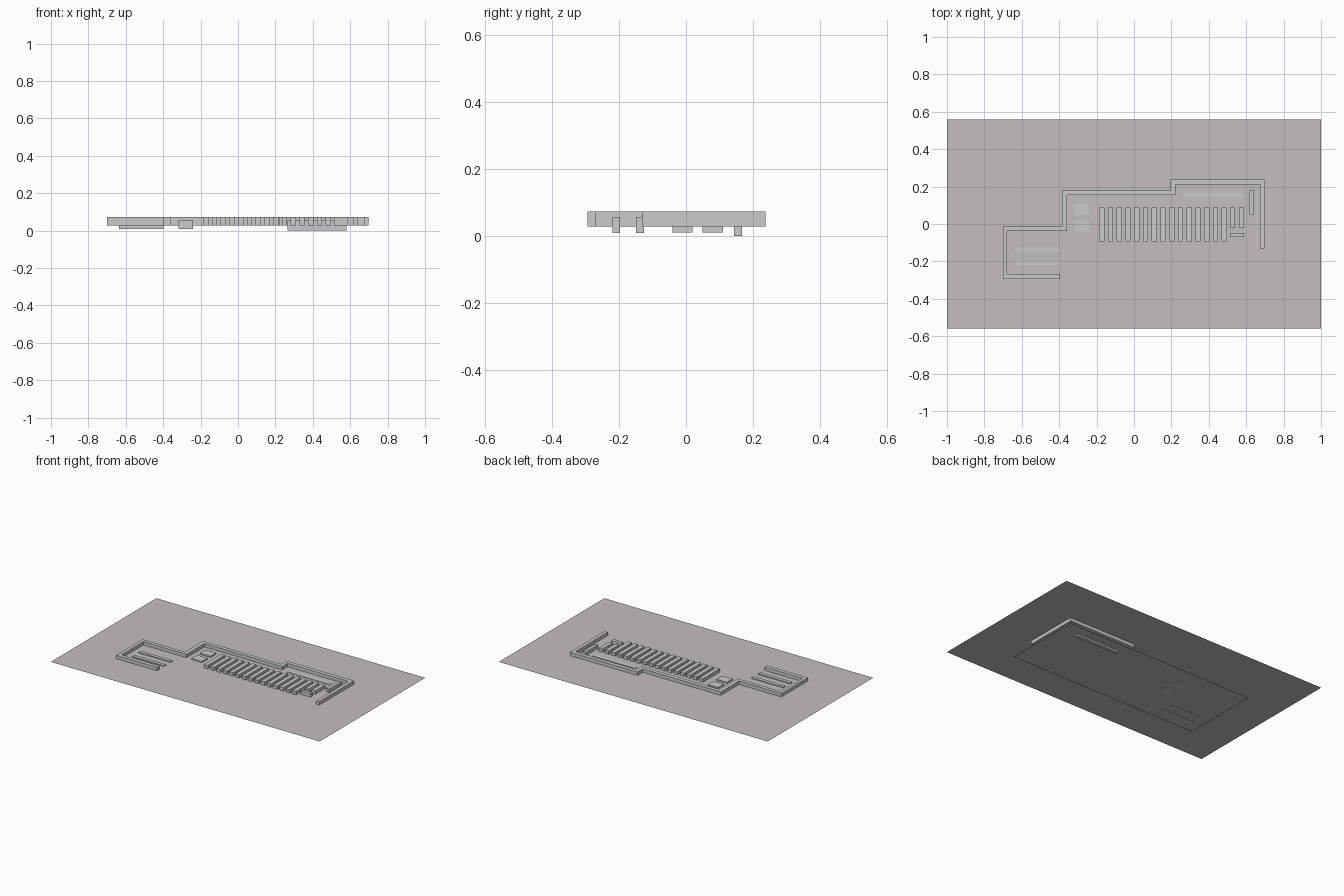
import bpy, bmesh

if "Cube" in bpy.data.objects:
    bpy.data.objects.remove(bpy.data.objects["Cube"])

WALL_LOW, WALL_TOP = 0.028, 0.073
GROUND_Z, UNDER_Z = 0.05, 0.011

ground_mat = bpy.data.materials.new("warm_grey")
ground_mat.diffuse_color = (0.56, 0.51, 0.52, 1)
ground_mat.use_nodes = True
ground_mat.node_tree.nodes["Principled BSDF"].inputs["Base Color"].default_value = ground_mat.diffuse_color


def extrude(name, outline, z0, z1=None, mat=None):
    """Flat outline, optionally raised into a solid."""
    bm = bmesh.new()
    face = bm.faces.new([bm.verts.new((x, y, z0)) for x, y in outline])
    face.normal_update()
    if face.normal.z < 0:
        face.normal_flip()
    if z1 is not None:
        new = bmesh.ops.extrude_face_region(bm, geom=[face], use_keep_orig=True)["geom"]
        for v in new:
            if isinstance(v, bmesh.types.BMVert):
                v.co.z = z1
        bmesh.ops.recalc_face_normals(bm, faces=bm.faces[:])
    mesh = bpy.data.meshes.new(name)
    bm.to_mesh(mesh)
    bm.free()
    ob = bpy.data.objects.new(name, mesh)
    bpy.context.collection.objects.link(ob)
    if mat:
        mesh.materials.append(mat)
    return ob


def rect(x0, x1, y0, y1):
    return [(x0, y0), (x1, y0), (x1, y1), (x0, y1)]


# Ground sheet and the smaller sheet beneath the buildings
extrude("ground", rect(-1, 1, -0.56, 0.56), GROUND_Z, mat=ground_mat)
extrude("lower_sheet", rect(-0.70, 0.697, -0.294, 0.237), UNDER_Z, mat=ground_mat)

# Stepped perimeter building: outer edge, then back along the inner edge
outer = [(-0.396, -0.294), (-0.70, -0.294), (-0.70, -0.013), (-0.385, -0.013),
         (-0.385, 0.18), (0.196, 0.18), (0.196, 0.237), (0.697, 0.237), (0.697, -0.132)]
inner = [(0.674, -0.132), (0.674, 0.21), (0.221, 0.21), (0.221, 0.154),
         (-0.357, 0.154), (-0.357, -0.037), (-0.678, -0.037), (-0.678, -0.268), (-0.396, -0.268)]
extrude("perimeter_building", outer + inner, WALL_LOW, WALL_TOP)

# Row of parallel slab buildings
for i in range(15):
    x = -0.187 + i * 0.0468
    extrude("slab_building", rect(x, x + 0.028, -0.094, 0.088), WALL_LOW, WALL_TOP)

# Shorter slabs at the right-hand end
for x in (0.514, 0.561):
    extrude("short_slab", rect(x, x + 0.027, -0.02, 0.088), WALL_LOW, WALL_TOP)
extrude("cross_slab", rect(0.514, 0.588, -0.07, -0.047), WALL_LOW, WALL_TOP)
extrude("end_slab", rect(0.618, 0.642, 0.05, 0.182), WALL_LOW, WALL_TOP)

# Low blocks barely rising above the ground
for y in (-0.22, -0.149):
    extrude("low_bar", rect(-0.635, -0.398, y, y + 0.023), 0.008, 0.056)
for y in (-0.041, 0.05):
    extrude("low_block", rect(-0.317, -0.24, y, y + 0.06), 0.01, 0.058)
extrude("long_low_bar", rect(0.265, 0.58, 0.143, 0.167), 0.0, 0.053)
